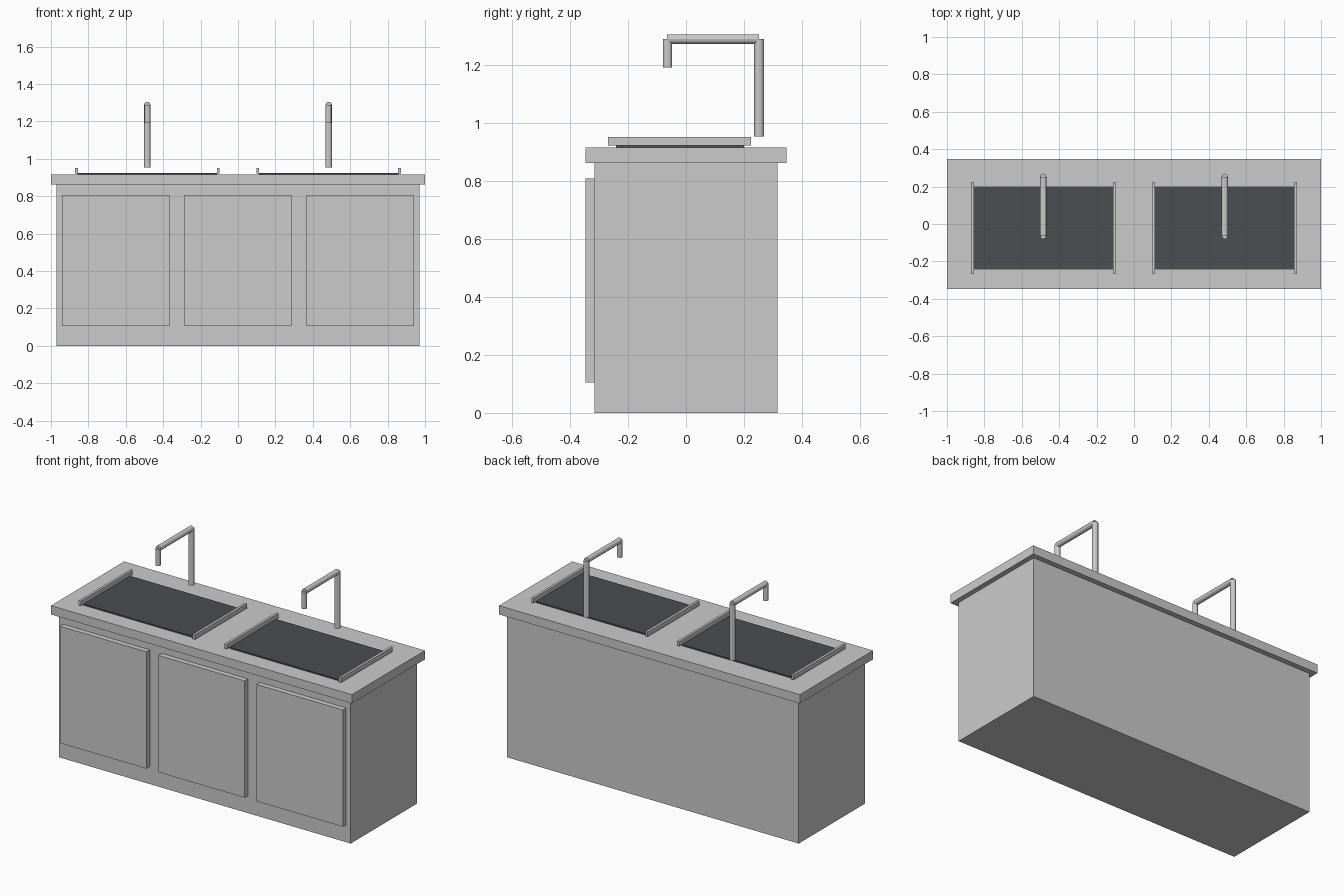
import bpy
from math import pi

if "Cube" in bpy.data.objects:
    bpy.data.objects.remove(bpy.data.objects["Cube"])

dark = bpy.data.materials.new("dark_basin")
dark.diffuse_color = (0.07, 0.075, 0.085, 1)
dark.use_nodes = True
dark.node_tree.nodes["Principled BSDF"].inputs["Base Color"].default_value = dark.diffuse_color


def box(name, x0, x1, y0, y1, z0, z1, mat=None):
    bpy.ops.mesh.primitive_cube_add(
        size=1, location=((x0 + x1) / 2, (y0 + y1) / 2, (z0 + z1) / 2))
    ob = bpy.context.object
    ob.name = name
    ob.scale = (x1 - x0, y1 - y0, z1 - z0)
    bpy.ops.object.transform_apply(location=False, rotation=False, scale=True)
    if mat:
        ob.data.materials.append(mat)
    return ob


def pipe(name, radius, length, loc, rot=(0, 0, 0)):
    bpy.ops.mesh.primitive_cylinder_add(
        vertices=12, radius=radius, depth=length, location=loc, rotation=rot)
    bpy.context.object.name = name


# Cabinet and worktop
box("cabinet", -0.97, 0.97, -0.315, 0.315, 0, 0.862)
box("worktop", -1, 1, -0.347, 0.347, 0.862, 0.915)

# Three doors on the front
for i, x in enumerate((-0.653, 0, 0.653)):
    box(f"door_{i + 1}", x - 0.287, x + 0.287, -0.347, -0.315, 0.105, 0.807)

for side, cx in (("left", -0.485), ("right", 0.485)):
    # Dark basin panel with a rail at each end
    box(f"{side}_basin", cx - 0.373, cx + 0.373, -0.242, 0.2, 0.912, 0.923, dark)
    for n, s in (("a", -1), ("b", 1)):
        rx = cx + s * 0.379
        box(f"{side}_rail_{n}", rx - 0.0075, rx + 0.0075, -0.268, 0.224, 0.922, 0.95)

    # Tap: upright, arm and downturned spout
    pipe(f"{side}_tap_post", 0.0172, 0.336, (cx, 0.252, 1.12))
    pipe(f"{side}_tap_arm", 0.0165, 0.317, (cx, 0.0935, 1.288), (pi / 2, 0, 0))
    pipe(f"{side}_tap_spout", 0.016, 0.098, (cx, -0.064, 1.239))
